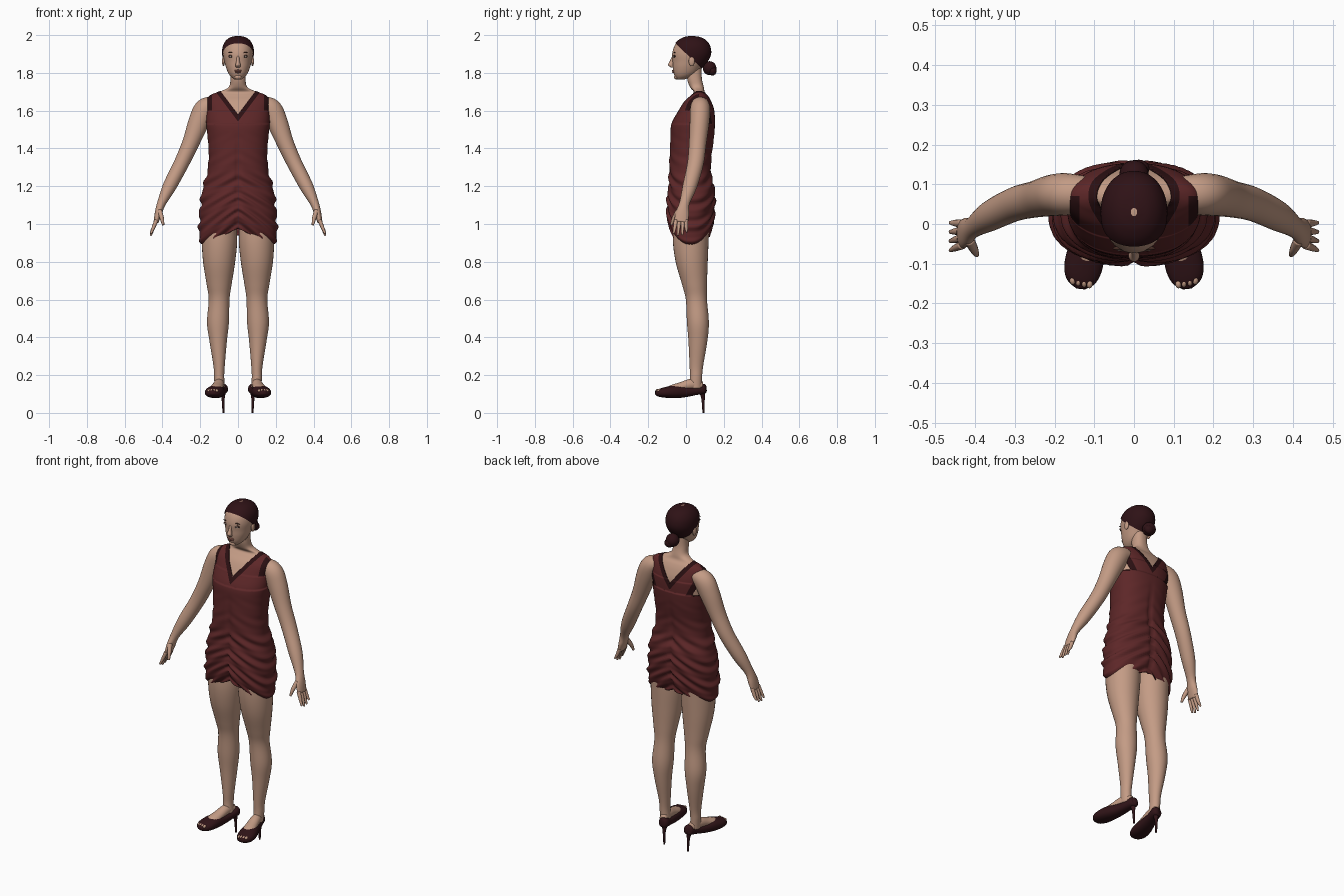
import bpy, bmesh, math
from mathutils import Vector, Matrix

if "Cube" in bpy.data.objects:
    bpy.data.objects.remove(bpy.data.objects["Cube"])

X, Y, Z = Vector((1, 0, 0)), Vector((0, 1, 0)), Vector((0, 0, 1))


def material(name, rgb):
    m = bpy.data.materials.new(name)
    m.use_nodes = True
    m.diffuse_color = (*rgb, 1)
    bsdf = m.node_tree.nodes["Principled BSDF"]
    bsdf.inputs["Base Color"].default_value = (*rgb, 1)
    bsdf.inputs["Roughness"].default_value = 0.7
    return m


SKIN = material("skin", (0.55, 0.33, 0.235))
RED = material("dress red", (0.11, 0.02, 0.021))
TRIM = material("dark trim", (0.024, 0.005, 0.006))
HAIR = material("dark hair", (0.028, 0.006, 0.008))
SHOE = material("shoe leather", (0.03, 0.007, 0.009))
LIPS = material("lips", (0.33, 0.13, 0.1))
WHITE = material("eye white", (0.6, 0.55, 0.5))
LASH = material("lash brown", (0.06, 0.025, 0.018))


def finish(name, bm, mats):
    mesh = bpy.data.meshes.new(name)
    bm.to_mesh(mesh)
    bm.free()
    for m in mats:
        mesh.materials.append(m)
    mesh.shade_smooth()
    obj = bpy.data.objects.new(name, mesh)
    bpy.context.collection.objects.link(obj)
    return obj


def spline(rows, steps):
    """Smooth in-between rows through the given ones."""
    out, last = [], len(rows) - 1
    for i in range(last):
        quad = [rows[min(max(i + k, 0), last)] for k in (-1, 0, 1, 2)]
        for j in range(steps):
            t = j / steps
            out.append([0.5 * (2*b + (c - a)*t + (2*a - 5*b + 4*c - d)*t*t
                               + (3*b - a - 3*c + d)*t**3) for a, b, c, d in zip(*quad)])
    return out + [rows[last]]


def loft(name, rows, mats, level=False, ref=Y, power=2, seg=24, steps=5, caps=True, edit=None):
    """Skin over oval rings; a row is x, y, z, half width, half depth."""
    bm = bmesh.new()
    rows = spline(rows, steps)
    mid = [Vector(r[:3]) for r in rows]
    rings = []
    for i, r in enumerate(rows):
        t = Z if level else (mid[min(i + 1, len(mid) - 1)] - mid[max(i - 1, 0)]).normalized()
        u = t.cross(ref).normalized()
        v = u.cross(t)
        ring = []
        for k in range(seg):
            a = math.tau * k / seg
            c, s = (math.copysign(abs(f) ** (2 / power), f) for f in (math.cos(a), math.sin(a)))
            ring.append(bm.verts.new(mid[i] + u * c * max(r[3], 0.001) + v * s * max(r[4], 0.001)))
        rings.append(ring)
    for lo, hi in zip(rings, rings[1:]):
        for k in range(seg):
            n = (k + 1) % seg
            bm.faces.new((lo[k], lo[n], hi[n], hi[k]))
    if caps:
        bm.faces.new(rings[0])
        bm.faces.new(rings[-1])
    bmesh.ops.recalc_face_normals(bm, faces=bm.faces[:])
    if edit:
        edit(bm)
    return finish(name, bm, mats)


def blob(name, center, radii, mat):
    bm = bmesh.new()
    place = Matrix.Translation(center) @ Matrix.Diagonal((*radii, 1))
    bmesh.ops.create_uvsphere(bm, u_segments=20, v_segments=12, radius=1, matrix=place)
    return finish(name, bm, [mat])


def body(rows, grow=0):
    """Rows of height, half width, front y, back y."""
    return [(0, (f + b) / 2, z, w + grow, (b - f) / 2 + grow) for z, w, f, b in rows]


TORSO = [(.89, .195, -.075, .12), (.95, .207, -.095, .14), (1.03, .205, -.1, .15),
         (1.1, .2, -.1, .153), (1.19, .188, -.092, .15), (1.25, .168, -.09, .135),
         (1.35, .155, -.088, .135), (1.45, .16, -.083, .148), (1.53, .168, -.077, .153),
         (1.6, .168, -.04, .15), (1.65, .17, -.01, .135), (1.68, .15, .02, .12),
         (1.7, .105, .035, .105), (1.725, .055, .015, .1), (1.77, .046, 0, .09),
         (1.83, .045, 0, .088)]
HEAD = [(1.765, .018, -.048, -.01), (1.78, .038, -.058, .03), (1.8, .052, -.066, .06),
        (1.83, .064, -.07, .085), (1.86, .072, -.071, .11), (1.9, .079, -.073, .128),
        (1.94, .076, -.062, .124), (1.97, .06, -.04, .105), (1.988, .036, -.01, .075),
        (1.995, .008, .02, .04)]

# Neck, chest and shoulders
loft("torso", body(TORSO[7:], -.006), [SKIN], level=True, power=2.3, seg=64)

# Dress: folds, raised hem, cut necklines and dark edging
NECK, NECK_TRIM = (0, .75, 1.58), (.028, .75, 1.58)
ARMHOLE, ARM_TRIM = (.125, .45, 1.53), (.095, .45, 1.53)
SHOULDER = (.137, 0, 1.6)


def shape_dress(bm):
    for v in bm.verts:
        x, y, z = v.co
        a = abs(x)
        fade = min(max((1.5 - z) / .2, 0), 1)
        amp = .002 + .004 * min(max((1.32 - z) / .12, 0), 1)
        fold = amp * (math.sin(85 * (z + .7 * a)) + .5 * math.sin(140 * (z + .45 * a) + 1))
        seam = -.01 * math.exp(-(x / .012) ** 2)
        out = Vector((x, y - .03, 0)).normalized()
        v.co += out * fade * (fold + seam)
        lift = (.085 if y < .03 else .05) * max(1 - a / .2, 0)
        v.co.z += lift * min(max((1.2 - z) / .3, 0), 1)

    def cut(co, no):
        faces = [f for f in bm.faces if f.calc_center_median().z > 1.5]
        geom = {g for f in faces for g in (*f.verts, *f.edges)}
        bmesh.ops.bisect_plane(bm, geom=faces + list(geom), plane_co=co, plane_no=no)

    for a, b, c in (NECK, NECK_TRIM, ARMHOLE, ARM_TRIM, SHOULDER):
        for s in (1, -1):
            cut((s * a, 0, c), (s, 0, -b))
    for h in (ARMHOLE[2], SHOULDER[2], 1.705):
        cut((0, 0, h), Z)
    cut((0, .07, 0), Y)

    gone = []
    for f in bm.faces:
        x, y, z = f.calc_center_median()

        def beyond(line):
            return abs(x) > line[0] + line[1] * (z - line[2])
        back = y > .07 and z > ARMHOLE[2]
        if not beyond(NECK) or z > 1.705 or (back and beyond(ARMHOLE)):
            gone.append(f)
        elif not beyond(NECK_TRIM) or (back and beyond(ARM_TRIM)):
            f.material_index = 1
        elif y < .07 and z > SHOULDER[2] and beyond(SHOULDER):
            f.material_index = 1
    bmesh.ops.delete(bm, geom=gone, context="FACES")


dress = loft("dress", body(TORSO[:14]), [RED, TRIM], level=True, power=2.3, seg=112,
             steps=9, caps=False, edit=shape_dress)
cloth = dress.modifiers.new("cloth thickness", "SOLIDIFY")
cloth.thickness = .004
cloth.offset = -1

# Head, hair cap cut along the hairline, and bun
loft("head", body(HEAD), [SKIN], level=True, power=2.1, seg=40)


def hairline(bm):
    bmesh.ops.bisect_plane(bm, geom=bm.verts[:] + bm.edges[:] + bm.faces[:],
                           plane_co=(0, -.055, 1.955), plane_no=(0, .95, 1), clear_inner=True)


loft("hair", body(HEAD, .005), [HAIR], level=True, power=2.1, seg=40, edit=hairline)
blob("hair_bun", (0, .125, 1.825), (.037, .036, .037), HAIR)
blob("bun_twist", (.012, .14, 1.81), (.027, .022, .024), HAIR)

# Face
loft("nose", [(0, -.066, 1.89, .007, .007), (0, -.074, 1.862, .009, .012),
              (0, -.08, 1.842, .014, .015), (0, -.07, 1.828, .011, .009)],
     [SKIN], level=True, seg=16)
blob("upper_lip", (0, -.066, 1.812), (.02, .009, .005), LIPS)
blob("lower_lip", (0, -.065, 1.804), (.017, .009, .006), LIPS)
blob("chin", (0, -.05, 1.778), (.02, .014, .013), SKIN)

# Paired parts
ARM = [(.12, .075, 1.635, .04, .045), (.17, .075, 1.61, .058, .053), (.205, .072, 1.545, .056, .052),
       (.25, .062, 1.43, .045, .046), (.3, .05, 1.32, .04, .043), (.362, .02, 1.2, .036, .038),
       (.405, -.008, 1.11, .023, .027), (.422, -.02, 1.055, .019, .036), (.434, -.026, 1.01, .013, .036)]
LEG = [(.1, .03, 1.05, .09, .095), (.098, .025, .92, .094, .095), (.1, .03, .8, .085, .085),
       (.1, .045, .68, .066, .066), (.1, .055, .6, .055, .056), (.106, .063, .48, .058, .058),
       (.105, .063, .38, .046, .05), (.1, .055, .25, .03, .036), (.1, .053, .19, .027, .032),
       (.096, .05, .13, .027, .034)]
FOOT = [(.09, .085, .145, .02, .022), (.1, .03, .15, .027, .03), (.109, -.025, .138, .031, .025),
        (.119, -.075, .122, .036, .025), (.128, -.12, .11, .03, .014)]
SHOE_ROWS = [(.08, .108, .13, .008, .015), (.08, .095, .128, .027, .027), (.09, .05, .118, .031, .024),
             (.105, -.01, .112, .038, .03), (.118, -.06, .112, .046, .034),
             (.128, -.11, .108, .048, .028), (.132, -.145, .106, .036, .02),
             (.134, -.163, .107, .012, .009)]
HEEL = [(.08, .082, .122, .022, .02), (.079, .09, .08, .009, .01), (.077, .092, 0, .005, .005)]
THUMB = [(.415, -.04, 1.07, .013, .014), (.403, -.064, 1.03, .011, .011), (.396, -.078, .995, .006, .006)]

for side, s in (("left", 1), ("right", -1)):
    def flip(rows):
        return [(s * r[0], *r[1:]) for r in rows]

    loft(side + "_arm", flip(ARM), [SKIN], seg=28)
    loft(side + "_thumb", flip(THUMB), [SKIN], seg=12)
    for i, finger in enumerate(("index", "middle", "ring", "little")):
        base, tip, drop = -.053 + .018 * i, -.066 + .023 * i, (.948, .938, .942, .958)[i]
        loft(f"{side}_{finger}_finger",
             flip([(.432, base, 1.02, .011, .011), (.448, (base + tip) / 2, .98, .009, .009),
                   (.462, tip, drop, .005, .005)]), [SKIN], seg=12)

    loft(side + "_leg", flip(LEG), [SKIN], level=True, seg=32)
    loft(side + "_foot", flip(FOOT), [SKIN], ref=Z)
    loft(side + "_shoe", flip(SHOE_ROWS), [SHOE], ref=Z, power=2.3, seg=28)
    loft(side + "_heel", flip(HEEL), [SHOE], seg=14)
    for i in range(4):
        blob(f"{side}_toe_{i + 1}", (s * (.112 + .014 * i), -.15 + .003 * i, .117),
             (.008, .012, .009), SKIN)

    blob(side + "_ear", (s * .077, .03, 1.862), (.008, .016, .026), SKIN)
    blob(side + "_eye_lashes", (s * .034, -.06, 1.888), (.017, .006, .008), LASH)
    blob(side + "_eye", (s * .034, -.062, 1.887), (.013, .006, .0055), WHITE)
    blob(side + "_iris", (s * .034, -.065, 1.887), (.005, .004, .005), LASH)
    blob(side + "_eyebrow", (s * .035, -.061, 1.907), (.019, .005, .003), LASH)
